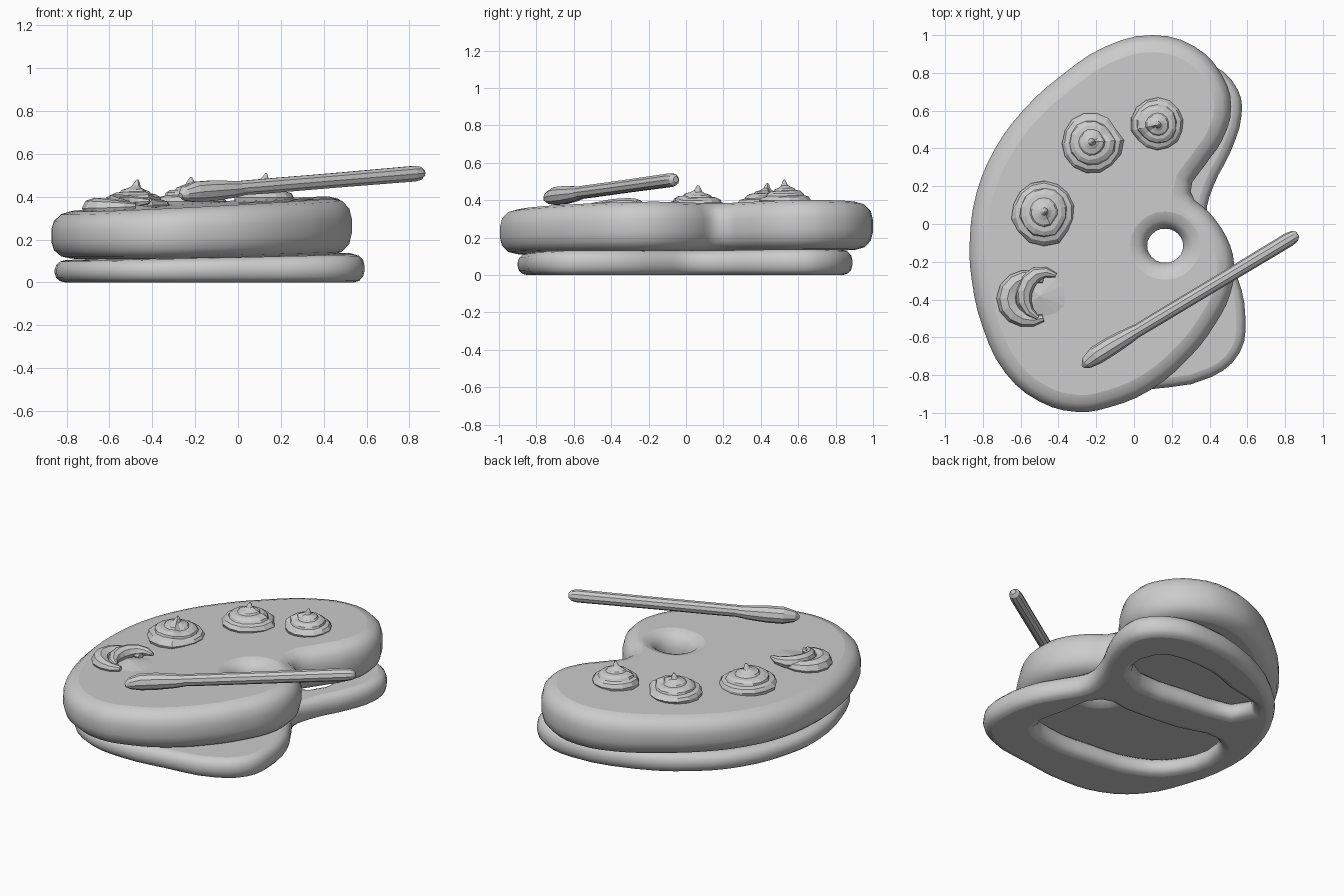
import bpy, bmesh, random
from math import sin, cos, pi, radians
from mathutils import Vector

if "Cube" in bpy.data.objects:
    bpy.data.objects.remove(bpy.data.objects["Cube"])

random.seed(4)


def top_z(x, y):
    return 0.372 + 0.05 * x + 0.012 * y


def finish(name, bm):
    bmesh.ops.remove_doubles(bm, verts=bm.verts, dist=0.0008)
    bmesh.ops.recalc_face_normals(bm, faces=bm.faces)
    me = bpy.data.meshes.new(name)
    bm.to_mesh(me)
    bm.free()
    ob = bpy.data.objects.new(name, me)
    bpy.context.collection.objects.link(ob)
    return ob


def slab(name, outlines, bevel, extrude, low, high):
    """Rounded plate from closed outlines (first outer, rest openings)."""
    cu = bpy.data.curves.new(name + "_profile", 'CURVE')
    cu.dimensions = '2D'
    cu.fill_mode = 'BOTH'
    cu.resolution_u = 3
    cu.bevel_depth = bevel
    cu.bevel_resolution = 2
    cu.extrude = extrude
    cu.offset = -bevel
    for pts in outlines:
        sp = cu.splines.new('BEZIER')
        sp.bezier_points.add(len(pts) - 1)
        for bp, p in zip(sp.bezier_points, pts):
            bp.co = (p[0], p[1], 0)
            bp.handle_left_type = bp.handle_right_type = 'AUTO'
        sp.use_cyclic_u = True
    tmp = bpy.data.objects.new(name + "_profile", cu)
    bpy.context.collection.objects.link(tmp)
    bpy.context.view_layer.update()
    dg = bpy.context.evaluated_depsgraph_get()
    me = bpy.data.meshes.new_from_object(tmp.evaluated_get(dg))
    bm = bmesh.new()
    bm.from_mesh(me)
    bpy.data.objects.remove(tmp)
    bpy.data.meshes.remove(me)
    h = bevel + extrude
    for v in bm.verts:
        x, y, z = v.co
        t = (z + h) / (2 * h)
        v.co.z = low(x, y) * (1 - t) + high(x, y) * t
    return finish(name, bm)


def tube(name, stations, sides=10, squash=1.0):
    """Round rod through (point, radius) stations."""
    bm = bmesh.new()
    pts = [Vector(p) for p, r in stations]
    rings = []
    for i, (p, r) in enumerate(stations):
        d = (pts[min(i + 1, len(pts) - 1)] - pts[max(i - 1, 0)]).normalized()
        s = d.cross(Vector((0, 0, 1))).normalized()
        u = s.cross(d)
        rings.append([bm.verts.new(pts[i] + s * r * cos(2 * pi * k / sides)
                                   + u * r * squash * sin(2 * pi * k / sides))
                      for k in range(sides)])
    for a, b in zip(rings, rings[1:]):
        for k in range(sides):
            n = (k + 1) % sides
            bm.faces.new((a[k], a[n], b[n], b[k]))
    bm.faces.new(rings[0])
    bm.faces.new(rings[-1])
    return finish(name, bm)


def dollop(name, x, y, radius, height, turn):
    """Swirled paint blob: stepped profile whose radius winds with angle."""
    prof = [(1.0, -.05), (1.03, .1), (.93, .26), (.78, .32), (.74, .42), (.6, .52),
            (.45, .54), (.4, .62), (.25, .68), (.13, .76), (.08, .9), (.03, 1.0)]
    bm = bmesh.new()
    n = 14
    rings = []
    for r, z in prof:
        ring = []
        for k in range(n):
            a = 2 * pi * k / n + turn
            w = 1 + 0.16 * (k / n - 0.5) + random.uniform(-.03, .03)
            zz = z + (0.10 * (k / n - 0.5) if 0.1 < z < 0.8 else 0)
            px, py = x + radius * r * w * cos(a), y + radius * r * w * sin(a)
            ring.append(bm.verts.new((px + .02 * max(0, z - .7), py,
                                      top_z(x, y) + height * zz)))
        rings.append(ring)
    for a, b in zip(rings, rings[1:]):
        for k in range(n):
            m = (k + 1) % n
            bm.faces.new((a[k], a[m], b[m], b[k]))
    bm.faces.new(rings[0])
    bm.faces.new(rings[-1])
    return finish(name, bm)


# Palette board with thumb hole
board = [(.10, 1.0), (.32, .94), (.465, .79), (.515, .62), (.465, .44), (.375, .31),
         (.30, .17), (.40, .06), (.49, -.07), (.53, -.21), (.51, -.37), (.43, -.53),
         (.30, -.70), (.085, -.88), (-.13, -.97), (-.30, -.995), (-.50, -.94),
         (-.68, -.79), (-.80, -.55), (-.86, -.29), (-.87, -.10), (-.835, .16),
         (-.735, .40), (-.58, .61), (-.38, .79), (-.15, .94)]
thumb = [(.165 + .095 * cos(k * pi / 4), -.115 + .09 * sin(k * pi / 4)) for k in range(8)]
slab("palette_board", [board, thumb], 0.09, 0.03,
     lambda x, y: .125 + .015 * x + .01 * y, top_z)

# Lower frame with two openings
frame = [(.2, .89), (.42, .84), (.55, .71), (.57, .58), (.51, .38), (.42, .2), (.385, .03),
         (.46, -.12), (.545, -.275), (.59, -.5), (.56, -.68), (.41, -.81), (.085, -.875),
         (-.2, -.9), (-.45, -.86), (-.66, -.71), (-.79, -.45), (-.855, -.12),
         (-.82, .14), (-.7, .42), (-.51, .63), (-.2, .81)]
upper_opening = [(.28, .32), (.31, .56), (.07, .63), (-.25, .55), (-.53, .42), (-.17, .27)]
lower_opening = [(.31, -.5), (.29, -.25), (.22, -.03), (.05, -.03), (-.3, -.0),
                 (-.58, .05), (-.68, -.07), (-.62, -.36), (-.45, -.5), (-.17, -.56), (.15, -.57)]
slab("lower_frame", [frame, upper_opening, lower_opening], 0.05, 0.01,
     lambda x, y: 0.0, lambda x, y: .122 + .022 * x + .006 * y)

# Paint dollops
for i, (x, y, r, h, t) in enumerate([(-.225, .435, .155, .125, 0.5), (.125, .525, .135, .125, 3.8),
                                     (-.475, .065, .165, .13, 5.6)]):
    dollop(f"paint_dollop_{i + 1}", x, y, r, h, t)

# Dabbed paint: crescent ridge, second coil and flat smear
arc = []
for k in range(11):
    a = radians(62 + 235 * k / 10)
    x, y = -.54 + .13 * cos(a), -.395 + .115 * sin(a)
    arc.append(((x, y, top_z(x, y) + .012), .02 + .038 * sin(pi * k / 10)))
tube("dabbed_paint_ridge", arc, 8, 0.85)
coil = []
for k in range(8):
    a = radians(60 + 190 * k / 7)
    x, y = -.47 + .115 * cos(a), -.38 + .125 * sin(a)
    coil.append(((x, y, top_z(x, y) + .03), .012 + .034 * sin(pi * k / 7)))
tube("dabbed_paint_coil", coil, 8, 0.9)
bm = bmesh.new()
ring = []
for k in range(12):
    a = 2 * pi * k / 12
    x = -.46 + (.125 + random.uniform(-.015, .01)) * cos(a)
    y = -.38 + .125 * sin(a)
    ring.append(bm.verts.new((x, y, top_z(x, y) - .004)))
mid = bm.verts.new((-.50, -.38, top_z(-.5, -.38) + .022))
for k in range(12):
    bm.faces.new((ring[k], ring[(k + 1) % 12], mid))
bm.faces.new(ring)
finish("dabbed_paint_smear", bm)

# Paintbrush: bristle head and handle
tube("brush_head", [((-.268, -.755, .405), .012), ((-.25, -.735, .413), .034),
                    ((-.20, -.695, .422), .05), ((-.12, -.645, .428), .05),
                    ((-.03, -.592, .434), .042), ((.04, -.55, .441), .032)])
tube("brush_handle", [((-.06, -.612, .435), .034), ((.1, -.515, .447), .036),
                      ((.45, -.305, .476), .036), ((.82, -.082, .507), .038),
                      ((.85, -.064, .509), .032), ((.866, -.054, .51), .016)])
